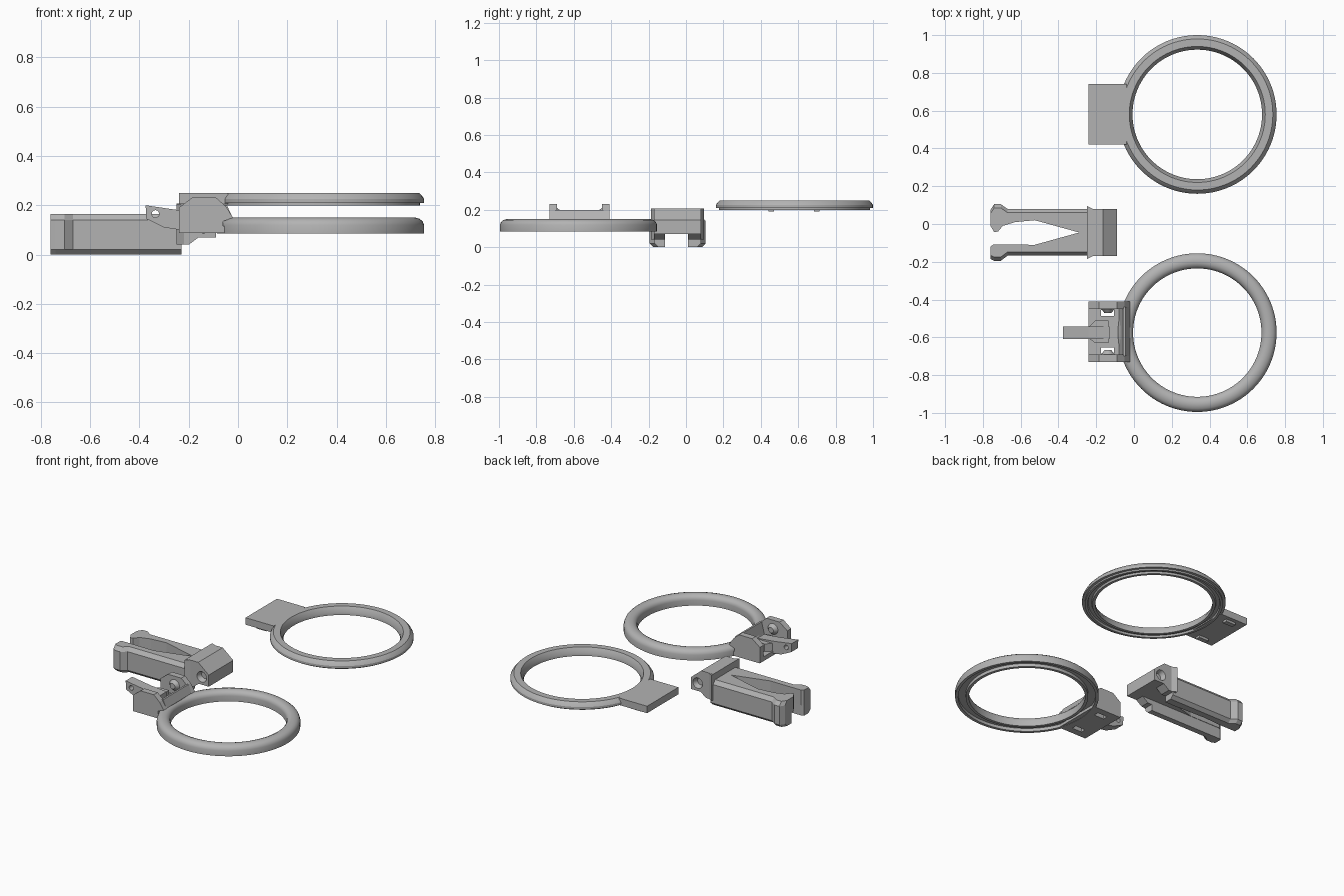
import bpy, bmesh, math
from mathutils import Matrix, Vector

if "Cube" in bpy.data.objects:
    bpy.data.objects.remove(bpy.data.objects["Cube"])

grey = bpy.data.materials.new("plain grey")
grey.diffuse_color = (0.45, 0.45, 0.45, 1)
grey.use_nodes = True
grey.node_tree.nodes["Principled BSDF"].inputs["Base Color"].default_value = grey.diffuse_color


def finish(name, bm, smooth=None):
    bmesh.ops.recalc_face_normals(bm, faces=bm.faces)
    me = bpy.data.meshes.new(name)
    bm.to_mesh(me)
    bm.free()
    me.materials.append(grey)
    ob = bpy.data.objects.new(name, me)
    bpy.context.collection.objects.link(ob)
    if smooth:
        bpy.ops.object.select_all(action='DESELECT')
        ob.select_set(True)
        bpy.context.view_layer.objects.active = ob
        bpy.ops.object.shade_smooth_by_angle(angle=math.radians(smooth))
    return ob


def loft(name, loops, smooth=None):
    """Closed solid through loops of 3D points, with flat caps."""
    bm = bmesh.new()
    rows = [[bm.verts.new(p) for p in loop] for loop in loops]
    n = len(rows[0])
    for a, b in zip(rows, rows[1:]):
        for i in range(n):
            j = (i + 1) % n
            bm.faces.new((a[i], a[j], b[j], b[i]))
    bm.faces.new(rows[0])
    bm.faces.new(rows[-1])
    return finish(name, bm, smooth)


def side_prism(name, xz, y0, y1):
    return loft(name, [[(x, y, z) for x, z in xz] for y in (y0, y1)])


def flat_prism(name, xy, z0, z1):
    return loft(name, [[(x, y, z) for x, y in xy] for z in (z0, z1)])


def box(name, x0, x1, y0, y1, z0, z1):
    return side_prism(name, [(x0, z0), (x1, z0), (x1, z1), (x0, z1)], y0, y1)


def pin(name, x, z, y0, y1, r0, r1):
    """Round pin along y, tapering from r0 to r1."""
    ang = [2 * math.pi * i / 24 for i in range(24)]
    return loft(name, [[(x + r * math.cos(a), y, z + r * math.sin(a)) for a in ang]
                       for y, r in ((y0, r0), (y1, r1))], 30)


def ring(name, cx, cy, profile, seg=96):
    bm = bmesh.new()
    rows = []
    for i in range(seg):
        a = 2 * math.pi * i / seg
        rows.append([bm.verts.new((cx + r * math.cos(a), cy + r * math.sin(a), z))
                     for r, z in profile])
    n = len(profile)
    for i in range(seg):
        a, b = rows[i], rows[(i + 1) % seg]
        for k in range(n):
            m = (k + 1) % n
            bm.faces.new((a[k], a[m], b[m], b[k]))
    return finish(name, bm, 30)


def cut(ob, cutters):
    for c in cutters:
        c.hide_render = True
        m = ob.modifiers.new("cut", 'BOOLEAN')
        m.operation, m.solver, m.object = 'DIFFERENCE', 'EXACT', c
    bpy.context.view_layer.update()
    dg = bpy.context.evaluated_depsgraph_get()
    me = bpy.data.meshes.new_from_object(ob.evaluated_get(dg))
    ob.modifiers.clear()
    ob.data = me
    for c in cutters:
        bpy.data.objects.remove(c)


# upper ring cover with its tab and two locating nubs
ring("cover_ring", 0.335, 0.58,
     [(.42, .21), (.42, .225), (.413, .237), (.40, .25), (.36, .25), (.343, .22), (.343, .2),
      (.36, .2), (.364, .212), (.384, .212), (.388, .2), (.403, .2), (.403, .21)])
box("cover_tab", -.24, -.04, .42, .74, .205, .25)
for i, y in enumerate((.455, .7)):
    box(f"cover_nub_{i}", -.175, -.105, y - .015, y + .015, .19, .21)

# lower ring with rounded top and channel underneath
ring("base_ring", 0.335, -0.575,
     [(.42, .085), (.42, .12), (.414, .135), (.402, .145), (.385, .15), (.368, .15),
      (.352, .143), (.343, .132), (.34, .12), (.34, .085), (.358, .085), (.358, .105),
      (.402, .105), (.402, .085)])

# hinge bracket: slotted floor, two cheeks, back wall, round pegs
floor = box("bracket_floor", -.24, -.04, -.73, -.41, .087, .115)
cut(floor, [box("slot", -.175, -.105, y - .016, y + .016, .05, .2) for y in (-.47, -.67)])
cheek = [(-.24, .087), (-.06, .087), (-.06, .135), (-.02, .15), (-.05, .196),
         (-.09, .232), (-.185, .232), (-.24, .19)]
for i, (y0, y1, s) in enumerate(((-.45, -.41, -1), (-.73, -.69, 1))):
    side_prism(f"bracket_cheek_{i}", cheek, y0, y1)
    yi = y0 if s < 0 else y1
    pin(f"hinge_peg_{i}", -.138, .175, yi, yi + s * .022, .035, .018)
side_prism("bracket_wall", [(-.085, .1), (-.075, .13), (-.057, .2), (-.045, .2),
                            (-.022, .15), (-.045, .1)], -.70, -.44)

# release lever with a pierced end and a wider root
lever = side_prism("lever", [(-.375, .2), (-.24, .18), (-.13, .17), (-.13, .1),
                             (-.235, .1), (-.3, .11), (-.372, .145)], -.61, -.543)
cut(lever, [pin("lever_hole", -.335, .165, -.7, -.4, .015, .015)])
flat_prism("lever_root", [(-.24, -.545), (-.205, -.51), (-.135, -.51), (-.135, -.63),
                          (-.205, -.63), (-.24, -.605)], .1, .165)

# clip head with sloping nose, hinge sockets in both sides
head = side_prism("clip_head", [(-.25, .207), (-.165, .207), (-.09, .145), (-.09, .07),
                                (-.25, .07)], -.17, .08)
side_l = side_prism("clip_head_side_l", [(-.25, .07), (-.09, .07), (-.16, .07), (-.2, .04),
                                         (-.25, .04)][0:1] + [(-.16, .07), (-.2, .04), (-.25, .04)],
                    .012, .08)
side_r = side_prism("clip_head_side_r", [(-.25, .07), (-.16, .07), (-.2, .04), (-.25, .04)],
                    -.17, -.112)
cut(head, [pin("socket", -.14, .12, .1, .05, .042, .022),
           pin("socket", -.14, .12, -.19, -.14, .042, .022)])
# flared lips where the head meets the arms
for i, (y, s) in enumerate(((.078, 1), (-.168, -1))):
    flat_prism(f"clip_lip_{i}", [(-.25, y - s * .01), (-.25, y + s * .018),
                                 (-.215, y), (-.215, y - s * .01)], .04, .206)

# sprung arms: outer edges chamfered; joined by a V web only in the upper half
arm_l_out = [(-.76, .075), (-.74, .105), (-.705, .105), (-.67, .08), (-.23, .08)]
arm_l_in = [(-.23, -.045), (-.29, -.045), (-.525, .02), (-.63, .01), (-.695, -.01),
            (-.72, -.04), (-.74, -.043), (-.76, -.01)]
arm_r_out = [(-.76, -.185), (-.74, -.195), (-.705, -.195), (-.67, -.168), (-.23, -.168)]
arm_r_in = [(-.23, -.045), (-.29, -.045), (-.525, -.11), (-.745, -.109), (-.76, -.12)]
for name, out, inn, s, lim in (("left", arm_l_out, arm_l_in, 1, .012),
                               ("right", arm_r_out, arm_r_in, -1, -.112)):
    def level(z, c, clamp):
        inner = [(x, s * max(s * y, s * lim) if clamp else y, z) for x, y in inn]
        return [(x, y - s * c, z) for x, y in out] + inner
    loft(f"clip_arm_{name}_lower", [level(0, .02, True), level(.02, 0, True), level(.07, 0, True)])
    loft(f"clip_arm_{name}_upper", [level(.07, 0, False), level(.14, 0, False),
                                    level(.165, .02, False)])
